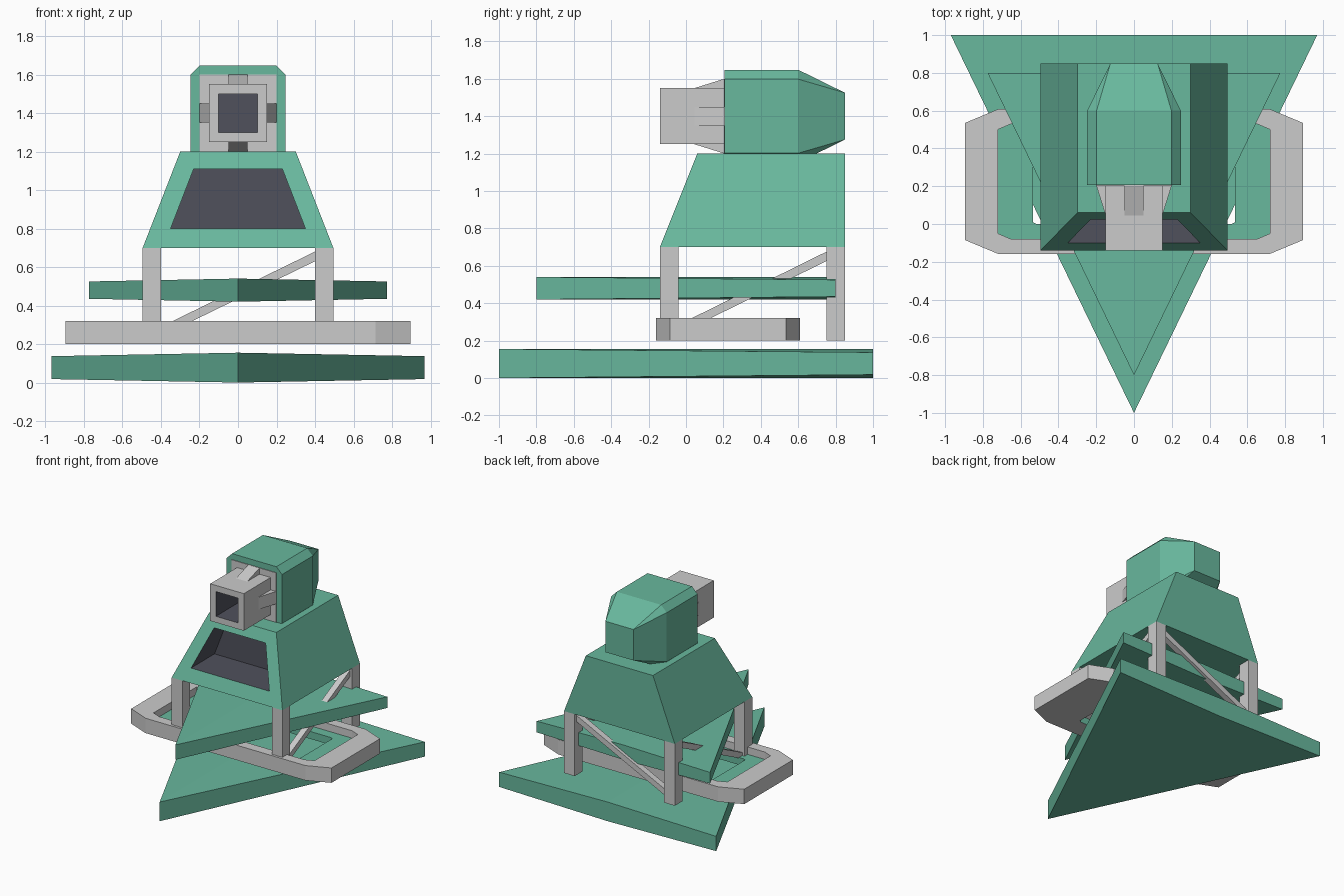
import bpy, bmesh
from mathutils import Vector

if "Cube" in bpy.data.objects:
    bpy.data.objects.remove(bpy.data.objects["Cube"])


def material(name, rgb):
    m = bpy.data.materials.new(name)
    m.diffuse_color = (*rgb, 1)
    m.use_nodes = True
    m.node_tree.nodes["Principled BSDF"].inputs["Base Color"].default_value = m.diffuse_color
    return m


GREEN = material("green_paint", (0.14, 0.48, 0.34))
DARK = material("dark_interior", (0.08, 0.083, 0.107))
GREY = material("grey_metal", (0.8, 0.8, 0.8))


def finish(name, bm, mats, mirror=False):
    bmesh.ops.recalc_face_normals(bm, faces=bm.faces)
    me = bpy.data.meshes.new(name)
    bm.to_mesh(me)
    bm.free()
    for m in mats:
        me.materials.append(m)
    ob = bpy.data.objects.new(name, me)
    bpy.context.collection.objects.link(ob)
    if mirror:
        ob.modifiers.new("mirror", 'MIRROR')
    return ob


def loft(name, rings, mats, slots=None, start_slot=0, closed=False, mirror=False):
    """Join equal-sized rings of points; slots gives the material of each band."""
    bm = bmesh.new()
    vs = [[bm.verts.new(p) for p in r] for r in rings]
    n = len(vs[0])
    bands = len(vs) if closed else len(vs) - 1
    for i in range(bands):
        a, b = vs[i], vs[(i + 1) % len(vs)]
        for j in range(n):
            k = (j + 1) % n
            f = bm.faces.new((a[j], a[k], b[k], b[j]))
            f.material_index = slots[i] if slots else 0
    if not closed:
        bm.faces.new(vs[0]).material_index = start_slot
        bm.faces.new(vs[-1])
    if mirror:  # drop walls lying on the mirror plane
        inner = [f for f in bm.faces if all(abs(v.co.x) < 1e-5 for v in f.verts)]
        bmesh.ops.delete(bm, geom=inner, context='FACES')
    return finish(name, bm, mats, mirror)


def box(name, lo, hi, mat, mirror=False):
    rings = [[(lo[0], lo[1], z), (hi[0], lo[1], z), (hi[0], hi[1], z), (lo[0], hi[1], z)]
             for z in (lo[2], hi[2])]
    return loft(name, rings, [mat], mirror=mirror)


def beam(name, a, b, side, w, h, mirror=False):
    """Slanted bar, cut vertically at both ends."""
    side, up = Vector(side) * w / 2, Vector((0, 0, h / 2))
    rings = [[Vector(p) + side * s + up * u for s, u in ((-1, -1), (1, -1), (1, 1), (-1, 1))]
             for p in (a, b)]
    return loft(name, rings, [GREY], mirror=mirror)


def trapezoid(y0, y1, z0, z1, x0, x1):
    return [(-x0, y0, z0), (x0, y0, z0), (x1, y1, z1), (-x1, y1, z1)]


def square(y, r, zc=1.4):
    return trapezoid(y, y, zc - r, zc + r, r, r)


# Triangular plates, slightly thicker along the centre line
for name, hx, hy, z0, z1, d in (("base_plate", 0.97, 1.0, 0.0, 0.155, 0.018),
                                ("upper_plate", 0.775, 0.8, 0.42, 0.54, 0.015)):
    loft(name, [[(0, -hy, z), (hx, hy, z + s * d), (0, hy, z)]
                for z, s in ((z0, 1), (z1, -1))], [GREEN], mirror=True)


# Chamfered ring-shaped tray with green recessed floor
def oct_ring(x, y0, y1, cx, cy, z):
    h = [(x - cx, y0), (x, y0 + cy), (x, y1 - cy), (x - cx, y1)]
    return [(px, py, z) for px, py in h] + [(-px, py, z) for px, py in reversed(h)]


hole = (0.535, 0.0, 0.45, 0.02, 0.01)
recess = (0.72, -0.08, 0.53, 0.07, 0.03)
outer = (0.895, -0.16, 0.61, 0.18, 0.075)
loft("ring_tray", [oct_ring(*hole, 0.2), oct_ring(*hole, 0.26), oct_ring(*recess, 0.26),
                   oct_ring(*recess, 0.32), oct_ring(*outer, 0.32), oct_ring(*outer, 0.2)],
     [GREY, GREEN], slots=[1, 1, 0, 0, 0, 0], closed=True)

# Legs and diagonal braces
box("front_legs", (0.4, -0.14, 0.21), (0.495, -0.04, 0.7), GREY, mirror=True)
box("back_legs", (0.4, 0.75, 0.2), (0.495, 0.85, 0.7), GREY, mirror=True)
beam("side_braces", (0.45, -0.04, 0.26), (0.45, 0.76, 0.655), (1, 0, 0), 0.05, 0.05, mirror=True)
beam("back_brace", (-0.41, 0.8, 0.26), (0.41, 0.8, 0.66), (0, 1, 0), 0.05, 0.05)

# Sloped body with a dark window recess in the front face
loft("body", [trapezoid(0.2, 0.2, 0.8, 1.11, 0.35, 0.23),
              trapezoid(-0.1, 0.024, 0.8, 1.11, 0.35, 0.23),
              trapezoid(-0.14, 0.06, 0.7, 1.2, 0.495, 0.3),
              trapezoid(0.85, 0.85, 0.7, 1.2, 0.495, 0.3)],
     [GREEN, DARK], slots=[1, 0, 0], start_slot=1)


# Chamfered head tapering to a small square back
def head_ring(y, r, c):
    q = r - c
    pts = [(-q, -r), (q, -r), (r, -q), (r, q), (q, r), (-q, r), (-r, q), (-r, -q)]
    return [(x, y, 1.4 + z) for x, z in pts]


head = loft("head", [head_ring(0.207, 0.248, 0.05), head_ring(0.6, 0.248, 0.05),
                     head_ring(0.85, 0.125, 0.0)], [GREEN])
bm = bmesh.new()
bm.from_mesh(head.data)
bmesh.ops.remove_doubles(bm, verts=bm.verts, dist=1e-4)
bm.to_mesh(head.data)
bm.free()

# Barrel mount, hollow square barrel and its four wedge fins
loft("barrel_mount", [square(0.202, 0.2), square(0.25, 0.2)], [GREY])
loft("barrel", [square(0.15, 0.1), square(-0.14, 0.1), square(-0.14, 0.15), square(0.21, 0.15)],
     [GREY, DARK], slots=[1, 0, 0], start_slot=1)
for name, dx, dz in (("top_fin", 0, 1), ("bottom_fin", 0, -1),
                     ("right_fin", 1, 0), ("left_fin", -1, 0)):
    out, across = Vector((dx, 0, dz)), Vector((dz, 0, dx)) * 0.05
    c = Vector((0, 0, 1.4))
    tri = [c + out * r + Vector((0, y, 0)) for r, y in ((0.15, 0.045), (0.2, 0.205), (0.148, 0.205))]
    loft(name, [[p - across for p in tri], [p + across for p in tri]], [GREY])
